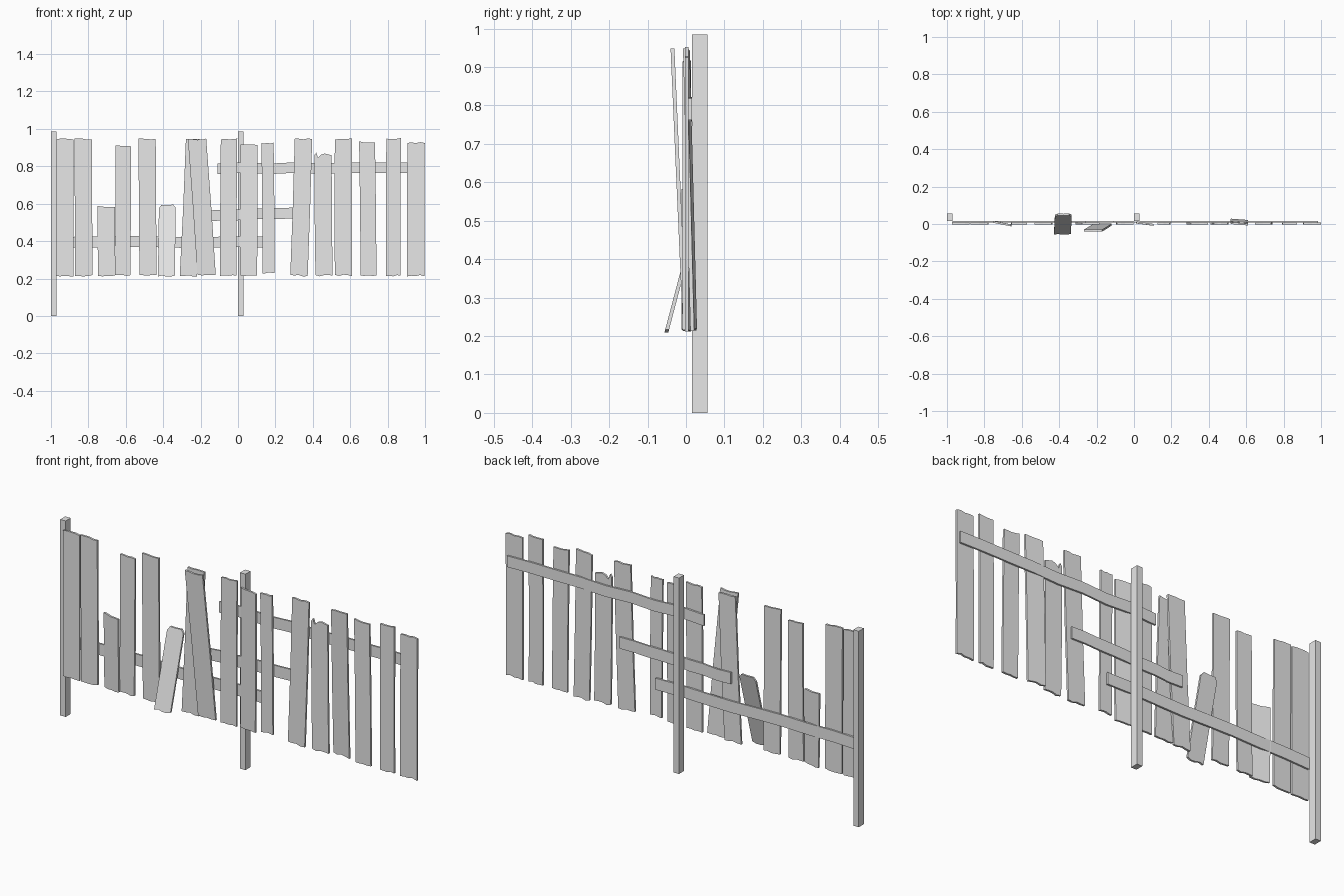
import bpy
import bmesh
import random

random.seed(4)

cube = bpy.data.objects.get("Cube")
if cube:
    bpy.data.objects.remove(cube, do_unlink=True)

wood = bpy.data.materials.new("weathered grey")
wood.use_nodes = True
GREY = (0.8, 0.8, 0.8, 1)
wood.diffuse_color = GREY
wood.node_tree.nodes["Principled BSDF"].inputs["Base Color"].default_value = GREY


def slab(name, outline, depth_at, thick):
    """Extrude an x-z outline backwards; depth_at gives the front y of a point."""
    bm = bmesh.new()
    front = [bm.verts.new((x, depth_at(x, z), z)) for x, z in outline]
    back = [bm.verts.new((v.co.x, v.co.y + thick, v.co.z)) for v in front]
    bm.faces.new(front)
    bm.faces.new(back[::-1])
    for i in range(len(front)):
        j = (i + 1) % len(front)
        bm.faces.new((front[j], front[i], back[i], back[j]))
    bmesh.ops.recalc_face_normals(bm, faces=bm.faces)
    mesh = bpy.data.meshes.new(name)
    bm.to_mesh(mesh)
    bm.free()
    mesh.materials.append(wood)
    obj = bpy.data.objects.new(name, mesh)
    bpy.context.collection.objects.link(obj)
    return obj


def rough(a, b, z, steps=4, amount=0.004):
    """Slightly uneven sawn end from x=a to x=b."""
    return [(a + (b - a) * i / steps, z + random.uniform(-amount, amount))
            for i in range(steps + 1)]


def plank(name, bottom, top, width, z0, z1, y0=-0.003, y1=-0.003, yaw=0, end=None):
    """Board from bottom centre to top centre, leaning from y0 to y1."""
    h = width / 2
    low = rough(bottom - h, bottom + h, z0)
    if end:
        high = [(top + h * u, z1 + dz) for u, dz in end]
    else:
        high = rough(top - h, top + h, z1)

    def depth(x, z):
        t = (z - z0) / (z1 - z0)
        return y0 + (y1 - y0) * t + yaw * (x - bottom - (top - bottom) * t)

    # A gentle kink halfway up keeps the long edges hand-cut
    mid, zm, k = (bottom + top) / 2, (z0 + z1) / 2, random.uniform(-0.002, 0.002)
    slab(name, low + [(mid + h + k, zm)] + high[::-1] + [(mid - h + k, zm)], depth, 0.01)


# Square posts
for name, x in (("right_post", -1.0), ("middle_post", 0.0)):
    slab(name, [(x, 0), (x + 0.03, 0), (x + 0.03, 0.985), (x, 0.985)],
         lambda x, z: 0.016, 0.04)

# Upright boards: bottom centre, top centre, width, bottom z, top z
upright = [
    (-0.926, -0.926, 0.092, 0.215, 0.945),
    (-0.825, -0.828, 0.093, 0.215, 0.945),
    (-0.617, -0.613, 0.082, 0.217, 0.910),
    (-0.481, -0.486, 0.092, 0.217, 0.945),
    (-0.265, -0.232, 0.093, 0.215, 0.945),
    (-0.051, -0.048, 0.088, 0.217, 0.945),
    (0.163, 0.158, 0.065, 0.230, 0.925),
    (0.326, 0.350, 0.093, 0.215, 0.945),
    (0.698, 0.690, 0.085, 0.217, 0.930),
    (0.831, 0.832, 0.078, 0.215, 0.950),
    (0.950, 0.952, 0.093, 0.215, 0.925),
]
for i, spec in enumerate(upright):
    plank(f"upright_board_{i + 1}", *spec)

# Broken, twisted and leaning boards
plank("short_twisted_board", -0.701, -0.705, 0.093, 0.215, 0.585, yaw=-0.2)
plank("fallen_board", -0.383, -0.378, 0.09, 0.213, 0.59, y0=-0.055, y1=0.044,
      end=[(-1, -0.015), (-0.7, 0.004), (0, 0.003), (0.7, 0.005), (1, -0.012)])
plank("leaning_board", -0.168, -0.219, 0.098, 0.217, 0.945, y0=-0.008, y1=-0.04)
plank("twisted_board", 0.056, 0.059, 0.092, 0.215, 0.915, yaw=-0.14)
plank("splintered_board", 0.460, 0.455, 0.092, 0.215, 0.86,
      end=[(-1, 0.0), (-0.8, 0.013), (-0.6, -0.014), (-0.2, 0.003), (0.2, 0.008), (1, -0.001)])
plank("loose_board", 0.564, 0.564, 0.093, 0.217, 0.945, y0=0.015, y1=-0.004, yaw=-0.08)


# Wavy rails fixed across the back
def rail(name, x0, x1, z0, z1, height):
    steps = 8
    centre = [(x0 + (x1 - x0) * i / steps,
               z0 + (z1 - z0) * i / steps + random.uniform(-0.004, 0.004))
              for i in range(steps + 1)]
    low = [(x, z - height / 2) for x, z in centre]
    high = [(x, z + height / 2) for x, z in centre]
    slab(name, low + high[::-1], lambda x, z: 0.007, 0.009)


rail("upper_rail", -0.11, 0.985, 0.79, 0.79, 0.056)
rail("middle_rail", -0.26, 0.36, 0.532, 0.552, 0.058)
rail("lower_rail", -0.97, 0.16, 0.395, 0.395, 0.058)
